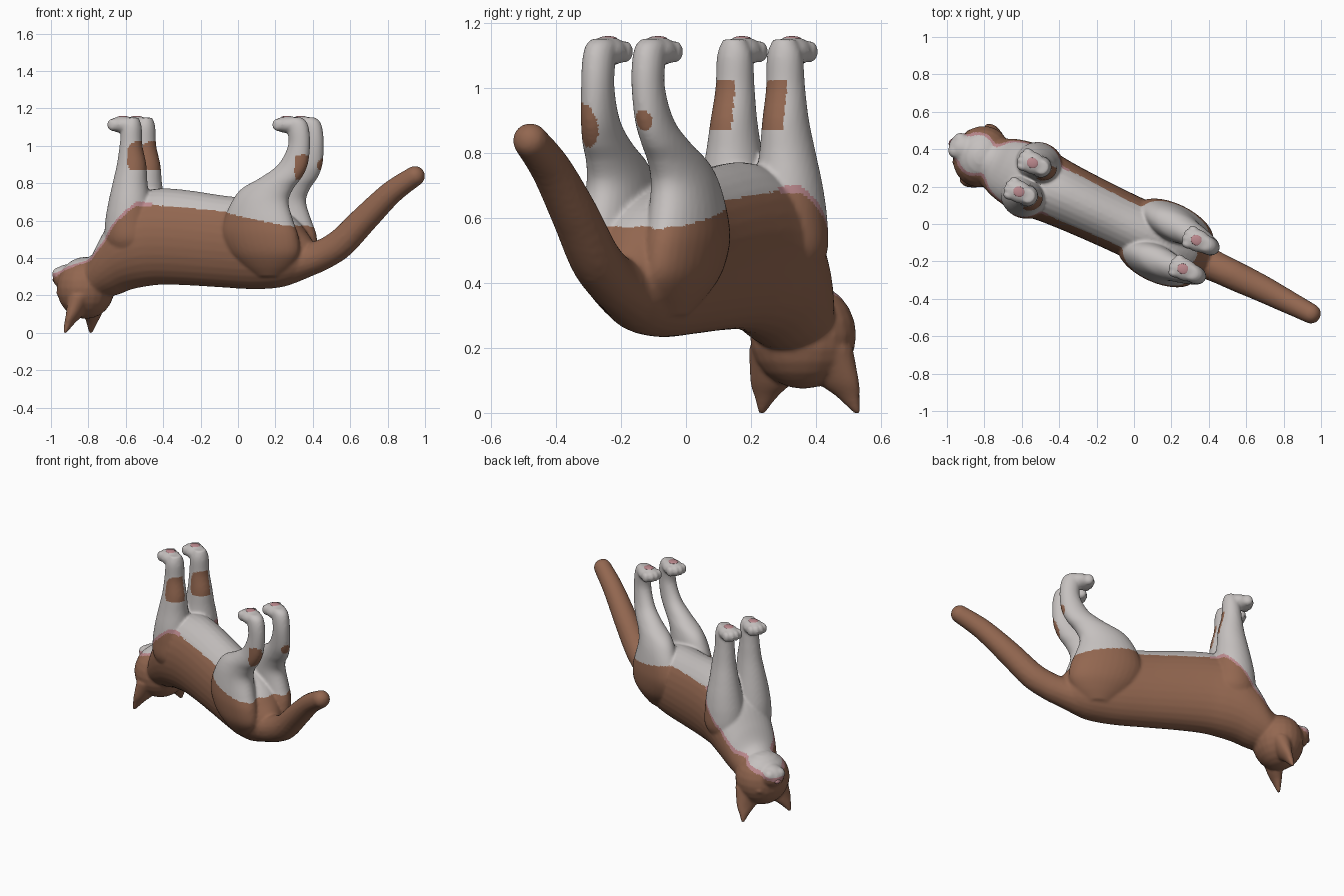
import bpy, bmesh, math
from mathutils import Matrix, Vector

cube = bpy.data.objects.get("Cube")
if cube:
    bpy.data.objects.remove(cube)

# Parts are shaped along the spine (x = head to tail), then turned into place
PLACE = Matrix.Translation((0, -0.023, 0)) @ Matrix.Rotation(math.radians(-25.2), 4, 'Z')


def material(name, rgb):
    m = bpy.data.materials.new(name)
    m.use_nodes = True
    m.diffuse_color = (*rgb, 1)
    bsdf = m.node_tree.nodes["Principled BSDF"]
    bsdf.inputs["Base Color"].default_value = (*rgb, 1)
    bsdf.inputs["Roughness"].default_value = 0.8
    return m


WHITE, BROWN, PINK = range(3)
MATS = [material("white_fur", (0.56, 0.53, 0.52)),
        material("brown_fur", (0.29, 0.135, 0.08)),
        material("pink_skin", (0.50, 0.25, 0.27))]


def smooth_rows(rows, steps=6):
    """Catmull-Rom interpolation of rows of numbers."""
    rows = [Vector(r) for r in rows]
    pts = [rows[0]] + rows + [rows[-1]]
    out = []
    for a, b, c, d in zip(pts, pts[1:], pts[2:], pts[3:]):
        for i in range(steps):
            u = i / steps
            out.append(0.5 * (2 * b + (c - a) * u + (2 * a - 5 * b + 4 * c - d) * u * u
                              + (3 * b - a - 3 * c + d) * u ** 3))
    return out + [rows[-1]]


def loft(bm, rows, section, sides=32):
    """Skin rings; section(row, cos, sin) gives a point of one ring."""
    rings = []
    for row in smooth_rows(rows):
        ring = []
        for i in range(sides):
            a = math.tau * i / sides
            ring.append(bm.verts.new(section(row, math.cos(a), math.sin(a))))
        rings.append(ring)
    faces = [bm.faces.new(rings[0]), bm.faces.new(rings[-1])]
    for r, q in zip(rings, rings[1:]):
        for i in range(sides):
            j = (i + 1) % sides
            faces.append(bm.faces.new((r[i], r[j], q[j], q[i])))
    bmesh.ops.recalc_face_normals(bm, faces=faces)


def along_spine(row, c, s):
    x, low, high, half = row
    return x, half * c, (low + high) / 2 + (high - low) / 2 * s


def upright(side):
    def section(row, c, s):
        z, front, back, y, half = row
        return (front + back) / 2 + (back - front) / 2 * c, side * y + half * s, z
    return section


def ball(bm, centre, radii, segments=24):
    m = Matrix.Translation(centre) @ Matrix.Diagonal((*radii, 1))
    bmesh.ops.create_uvsphere(bm, u_segments=segments, v_segments=segments // 2,
                              radius=1, matrix=m)


def finish(name, mesh, rule):
    for m in MATS:
        mesh.materials.append(m)
    for p in mesh.polygons:
        p.use_smooth = True
        p.material_index = rule(p.center, p.normal)
    mesh.transform(PLACE)
    mesh.name = name
    ob = bpy.data.objects.new(name, mesh)
    bpy.context.collection.objects.link(ob)


def fuse(name, bm, rule, voxel=0.0085):
    """Blend overlapping shells into one smooth skin and colour it."""
    raw = bpy.data.meshes.new(name + "_shells")
    bm.to_mesh(raw)
    bm.free()
    tmp = bpy.data.objects.new(name + "_shells", raw)
    bpy.context.collection.objects.link(tmp)
    remesh = tmp.modifiers.new("Blend", 'REMESH')
    remesh.mode = 'VOXEL'
    remesh.voxel_size = voxel
    soft = tmp.modifiers.new("Soften", 'SMOOTH')
    soft.iterations = 5
    deps = bpy.context.evaluated_depsgraph_get()
    mesh = bpy.data.meshes.new_from_object(tmp.evaluated_get(deps))
    bpy.data.objects.remove(tmp)
    bpy.data.meshes.remove(raw)
    mesh.materials.clear()
    finish(name, mesh, rule)


def simple_ball(name, centre, radii, colour):
    bm = bmesh.new()
    ball(bm, centre, radii)
    mesh = bpy.data.meshes.new(name)
    bm.to_mesh(mesh)
    bm.free()
    finish(name, mesh, lambda c, n: colour)


def paw(bm, x, y):
    ball(bm, (x, y, 1.113), (.078, .06, .046))
    for k in (-1.5, -.5, .5, 1.5):
        ball(bm, (x - .06 + .012 * abs(k), y + k * .029, 1.112), (.03, .021, .034), 16)


# Torso, neck and head
body = bmesh.new()
loft(body, [(-.9, .15, .395, .11), (-.83, .17, .435, .14), (-.77, .19, .535, .165),
            (-.71, .205, .63, .18), (-.64, .23, .70, .19), (-.55, .247, .755, .188),
            (-.45, .257, .772, .178), (-.3, .254, .762, .17), (-.1, .243, .735, .165),
            (.1, .233, .71, .165), (.25, .243, .66, .16), (.34, .27, .6, .135),
            (.4, .305, .53, .1), (.45, .35, .47, .05)], along_spine)
ball(body, (-.9, 0, .24), (.152, .167, .166))
ball(body, (-1, 0, .295), (.088, .08, .072))

# Tail
for row in smooth_rows([(.3, 0, .37, .11), (.42, 0, .393, .089), (.5, 0, .418, .082),
                        (.61, 0, .48, .079), (.75, 0, .61, .073),
                        (.91, -.005, .75, .063), (1.05, -.01, .838, .054)], 12):
    ball(body, row[:3], [row[3]] * 3, 20)

for side in (-1, 1):
    # Forelegs, flaring into the chest
    loft(body, [(.42, -.72, -.5, .07, .1), (.5, -.735, -.47, .085, .124),
                (.6, -.73, -.475, .09, .118), (.7, -.712, -.485, .092, .104),
                (.8, -.69, -.5, .091, .085), (.9, -.668, -.507, .088, .07),
                (1, -.653, -.53, .086, .06), (1.1, -.64, -.535, .085, .055),
                (1.15, -.62, -.55, .085, .035)], upright(side))
    paw(body, -.64, side * .085)
    # Hind legs with haunch and hock
    loft(body, [(.3, .14, .3, .07, .055), (.36, .06, .37, .085, .085),
                (.43, 0, .41, .105, .1), (.52, -.035, .405, .115, .104),
                (.6, -.025, .375, .115, .1), (.7, .02, .345, .11, .09),
                (.77, .075, .372, .105, .077), (.83, .185, .42, .1, .064),
                (.9, .285, .452, .092, .054), (1, .34, .462, .086, .049),
                (1.08, .335, .457, .085, .049), (1.13, .31, .44, .085, .046),
                (1.152, .33, .41, .085, .03)], upright(side))
    paw(body, .335, side * .085)
    # Ears
    loft(body, [(.2, -.95, -.82, .1, .07), (.1, -.952, -.87, .114, .068),
                (.05, -.955, -.905, .14, .038), (-.003, -.955, -.938, .163, .008)],
         upright(side))
    # Cheek puffs and closed eyelids
    ball(body, (-1.04, side * .033, .315), (.04, .038, .036), 16)
    ball(body, (-1.005, side * .075, .215), (.03, .036, .022), 16)

# Height of the edge between brown back and white belly, along the spine
EDGE = [(-1.1, .29), (-.95, .35), (-.8, .4), (-.72, .48), (-.62, .6),
        (-.52, .69), (-.2, .665), (0, .645), (.45, .555), (2, .55)]


def coat(c, n):
    # Brown tail
    if c.x > .455 and c.z < .85 or c.x > .5:
        return BROWN
    # Patches behind the forelegs
    leg_y = math.copysign(.088, c.y)
    if (abs((c.z - .945) / .078) ** 3 + abs((c.x + .525) / .058) ** 3 < 1
            and c.y - leg_y < .028):
        return BROWN
    # Patches on the hocks, larger on the right
    if c.x > .4 and (math.hypot((c.y - .09) / .028, (c.z - .9) / .032) < 1
                     or math.hypot((c.y + .118) / .05, (c.z - .885) / .068) < 1):
        return BROWN
    # White belly with a thin pink line along the front part
    for (x0, z0), (x1, z1) in zip(EDGE, EDGE[1:]):
        if c.x <= x1:
            break
    gap = c.z - (z0 + (z1 - z0) * (c.x - x0) / (x1 - x0))
    if c.x < -.45 and abs(gap) < .011 * math.hypot(n.x, n.y):
        return PINK
    return WHITE if gap > 0 else BROWN


fuse("body", body, coat)

# Paw pads
for side, label in ((1, "left"), (-1, "right")):
    for x, part in ((-.64, "fore"), (.33, "hind")):
        simple_ball(f"{label}_{part}_pad", (x, side * .085, 1.152), (.032, .028, .008), PINK)

# Nose
simple_ball("nose", (-1.08, 0, .283), (.012, .02, .014), PINK)
